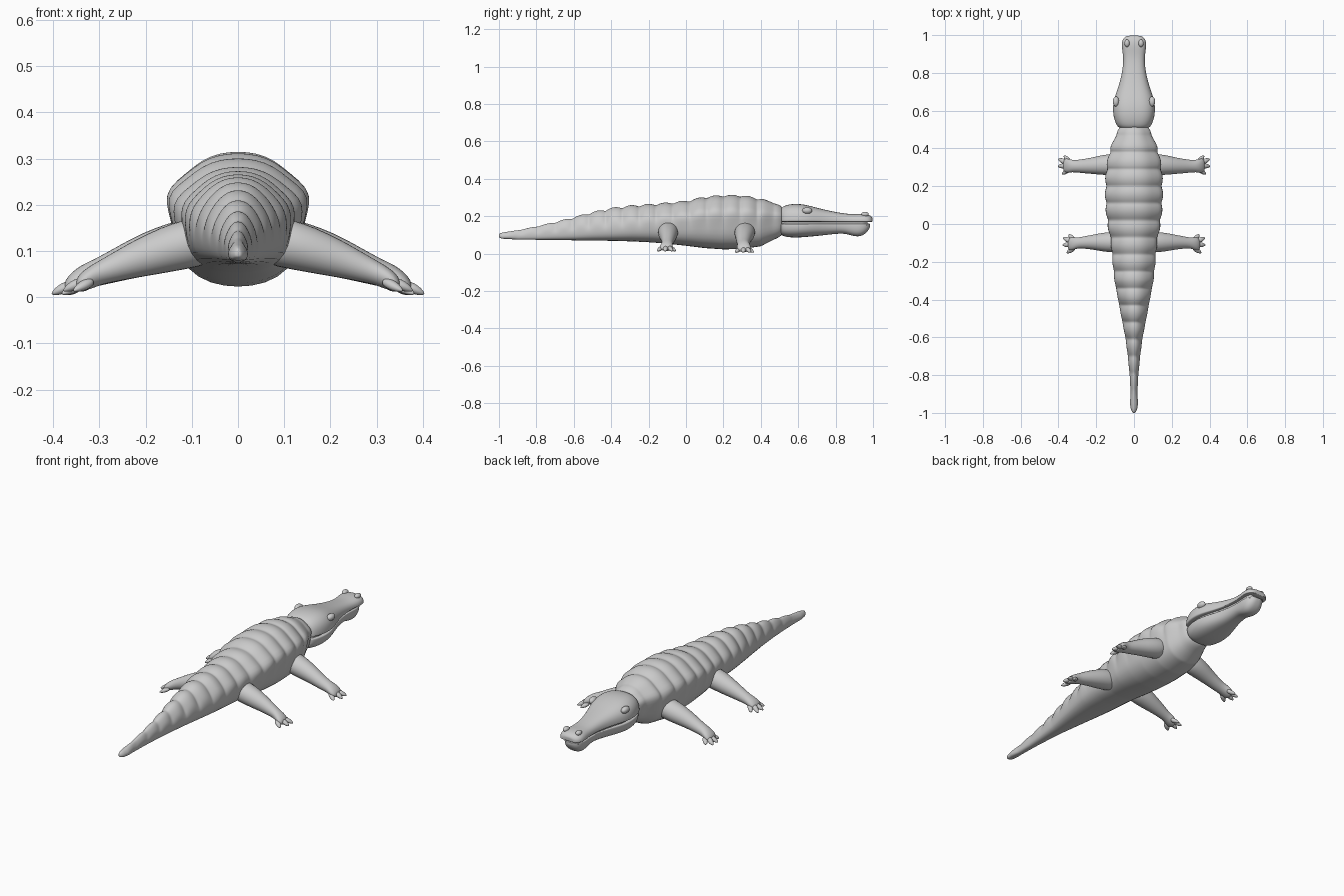
import bpy, bmesh, math
from mathutils import Vector

if "Cube" in bpy.data.objects:
    bpy.data.objects.remove(bpy.data.objects["Cube"])


def loft(name, rings, sub=1):
    """Skin a list of closed rings, cap both ends, shade smooth."""
    bm = bmesh.new()
    vs = [[bm.verts.new(p) for p in r] for r in rings]
    n = len(rings[0])
    for a, b in zip(vs, vs[1:]):
        for i in range(n):
            j = (i + 1) % n
            bm.faces.new((a[i], a[j], b[j], b[i]))
    for r in (vs[0], vs[-1]):
        c = bm.verts.new(sum((v.co for v in r), Vector()) / n)
        for i in range(n):
            bm.faces.new((r[i], r[(i + 1) % n], c))
    bmesh.ops.recalc_face_normals(bm, faces=bm.faces)
    me = bpy.data.meshes.new(name)
    bm.to_mesh(me)
    bm.free()
    me.shade_smooth()
    ob = bpy.data.objects.new(name, me)
    bpy.context.collection.objects.link(ob)
    if sub:
        m = ob.modifiers.new("smooth", "SUBSURF")
        m.levels = m.render_levels = sub
    return ob


def sample(table, t):
    """Smoothly interpolate table rows keyed by their first column."""
    for i in range(len(table) - 1):
        if t <= table[i + 1][0]:
            p, q = table[i], table[i + 1]
            f = max(0, (t - p[0]) / (q[0] - p[0]))
            return [a + (b - a) * f for a, b in zip(p[1:], q[1:])]
    return table[-1][1:]


def ellipsoid(name, loc, size, rot=(0, 0, 0)):
    bpy.ops.mesh.primitive_uv_sphere_add(segments=20, ring_count=12, location=loc, rotation=rot)
    ob = bpy.context.object
    ob.name = name
    ob.scale = size
    bpy.ops.object.shade_smooth()
    return ob


# Body and tail: y, half width, top, bottom
BODY = [(-1, .007, .105, .087), (-.985, .016, .112, .08), (-.95, .022, .118, .078),
        (-.9, .018, .125, .075), (-.8, .023, .145, .074), (-.7, .033, .168, .073),
        (-.6, .046, .193, .071), (-.5, .066, .22, .07), (-.4, .085, .242, .068),
        (-.3, .105, .255, .065), (-.2, .116, .262, .06), (-.1, .124, .27, .052),
        (0, .142, .28, .04), (.1, .152, .302, .027), (.2, .153, .311, .02),
        (.3, .148, .31, .022), (.4, .127, .292, .037), (.46, .10, .275, .068),
        (.495, .088, .262, .085), (.515, .075, .25, .10)]
# Cross-sections as fractions of half width and height
TRUNK = [(0, 0), (.4, .03), (.72, .13), (.88, .3), (.93, .48), (1, .63), (.96, .74),
         (.72, .84), (.5, .94), (.25, .99), (0, 1)]
TAIL = [(0, 0), (.45, .01), (.8, .08), (.95, .22), (1, .38), (.96, .52), (.86, .65),
        (.7, .78), (.52, .89), (.27, .98), (0, 1)]
rings = []
N = 170
for k in range(N + 1):
    y = -1 + 1.515 * k / N
    w, top, bot = sample(BODY, y)
    f = min(1, max(0, (y + .4) / .5))
    # Rows of scutes: a rounded swell every 0.09 units, fading at both ends
    fade = min(1, max(0, (y + .95) / .4)) * min(1, max(0, (.5 - y) / .1))
    swell = (abs(math.sin(math.pi * (y - .02) / .09)) ** .8 - .6) * fade
    half = []
    for i, (a, b) in enumerate(zip(TAIL, TRUNK)):
        u = a[0] + (b[0] - a[0]) * f
        v = a[1] + (b[1] - a[1]) * f
        g = min(1, max(0, (v - .4) / .25)) * swell
        half.append((u * (w + .013 * g), bot + v * (top - bot) + .013 * g * v))
    ring = half + [(-x, z) for x, z in half[-2:0:-1]]
    rings.append([Vector((x, y, z)) for x, z in ring])
loft("body_and_tail", rings)

# Head: y, half width, upper jaw top, lower jaw bottom, lower jaw width
HEAD = [(.505, .075, .24, .105, .072), (.52, .092, .255, .092, .085), (.56, .108, .266, .086, .098),
        (.61, .114, .267, .086, .104), (.66, .107, .257, .09, .098), (.71, .089, .243, .095, .082),
        (.76, .073, .231, .10, .066), (.81, .062, .221, .106, .055), (.86, .057, .213, .108, .05),
        (.90, .059, .211, .094, .051), (.94, .066, .214, .09, .054), (.97, .064, .211, .105, .047),
        (.988, .052, .203, .125, .034), (.997, .035, .193, .145, .018)]


def jaw(name, base, col_w, col_z, y_scale):
    out = []
    for row in HEAD:
        w, h = row[col_w], row[col_z] - base
        pts = []
        for i in range(15):
            a = math.pi * i / 14
            c, s = math.cos(a), math.sin(a)
            pts.append((w * math.copysign(abs(c) ** .75, c), base + h * (.06 + .94 * s ** .8)))
        pts += [(w * q, base) for q in (-.96, -.5, 0, .5, .96)]
        out.append([Vector((x, .505 + (row[0] - .505) * y_scale, z)) for x, z in pts])
    loft(name, out, 2)


jaw("upper_jaw", .170, 1, 2, 1.0)
jaw("lower_jaw", .160, 4, 3, .975)
# Mouth lining joins the jaws inside the gap
loft("mouth_lining", [[Vector((x * row[4] * .85, row[0], z)) for x, z in
                       ((-1, .15), (1, .15), (1, .18), (-1, .18))] for row in HEAD[1:-2]], 0)

# Limbs: distance out, y centre, z centre, y radius, z radius
FRONT = [(.07, .315, .125, .055, .055), (.13, .314, .112, .058, .056), (.18, .312, .1, .052, .052),
         (.23, .308, .084, .043, .045), (.28, .306, .064, .037, .036), (.315, .306, .051, .032, .03),
         (.34, .308, .042, .036, .028), (.362, .31, .03, .04, .023), (.375, .31, .022, .028, .014)]
HIND = [(.05, -.095, .125, .054, .055), (.12, -.096, .114, .056, .056), (.17, -.096, .1, .05, .051),
        (.22, -.096, .084, .04, .043), (.265, -.098, .067, .033, .034), (.295, -.1, .055, .029, .028),
        (.315, -.103, .045, .033, .027), (.337, -.106, .035, .037, .022), (.35, -.107, .027, .026, .014)]
# Toes: start and tip offsets from the foot centre in x and y
TOES = [(-.02, .024, .004, .05), (0, .018, .034, .034), (.0, -.002, .036, -.004), (-.02, -.022, .014, -.045)]


def limb(name, table, side, foot_x, foot_y, tip_z):
    out = []
    for x, y, z, ry, rz in table:
        out.append([Vector((side * x, y + ry * math.cos(a), z + rz * math.sin(a)))
                    for a in (2 * math.pi * i / 14 for i in range(14))])
    loft(name, out)
    for n, (x0, y0, x1, y1) in enumerate(TOES):
        p = Vector((side * (foot_x + x0), foot_y + y0, tip_z + .024))
        q = Vector((side * (foot_x + x1), foot_y + y1, tip_z + .006))
        d = (q - p).normalized()
        s = d.cross(Vector((0, 0, 1))).normalized()
        up = s.cross(d)
        toe = []
        for t, r in ((-.1, .012), (.3, .015), (.6, .013), (.85, .009), (1.05, .003)):
            c = p.lerp(q, t)
            toe.append([c + r * (s * math.cos(a) + .85 * up * math.sin(a))
                        for a in (2 * math.pi * i / 8 for i in range(8))])
        loft(f"{name}_toe_{n}", toe)


for side, tag in ((-1, "left"), (1, "right")):
    limb(f"front_leg_{tag}", FRONT, side, .365, .31, .002)
    limb(f"hind_leg_{tag}", HIND, side, .34, -.107, .009)
    # Eyes and nostrils
    ellipsoid(f"eye_{tag}", (side * .095, .648, .23), (.017, .027, .018), (0, side * .5, 0))
    ellipsoid(f"nostril_{tag}", (side * .037, .957, .21), (.014, .02, .013))
